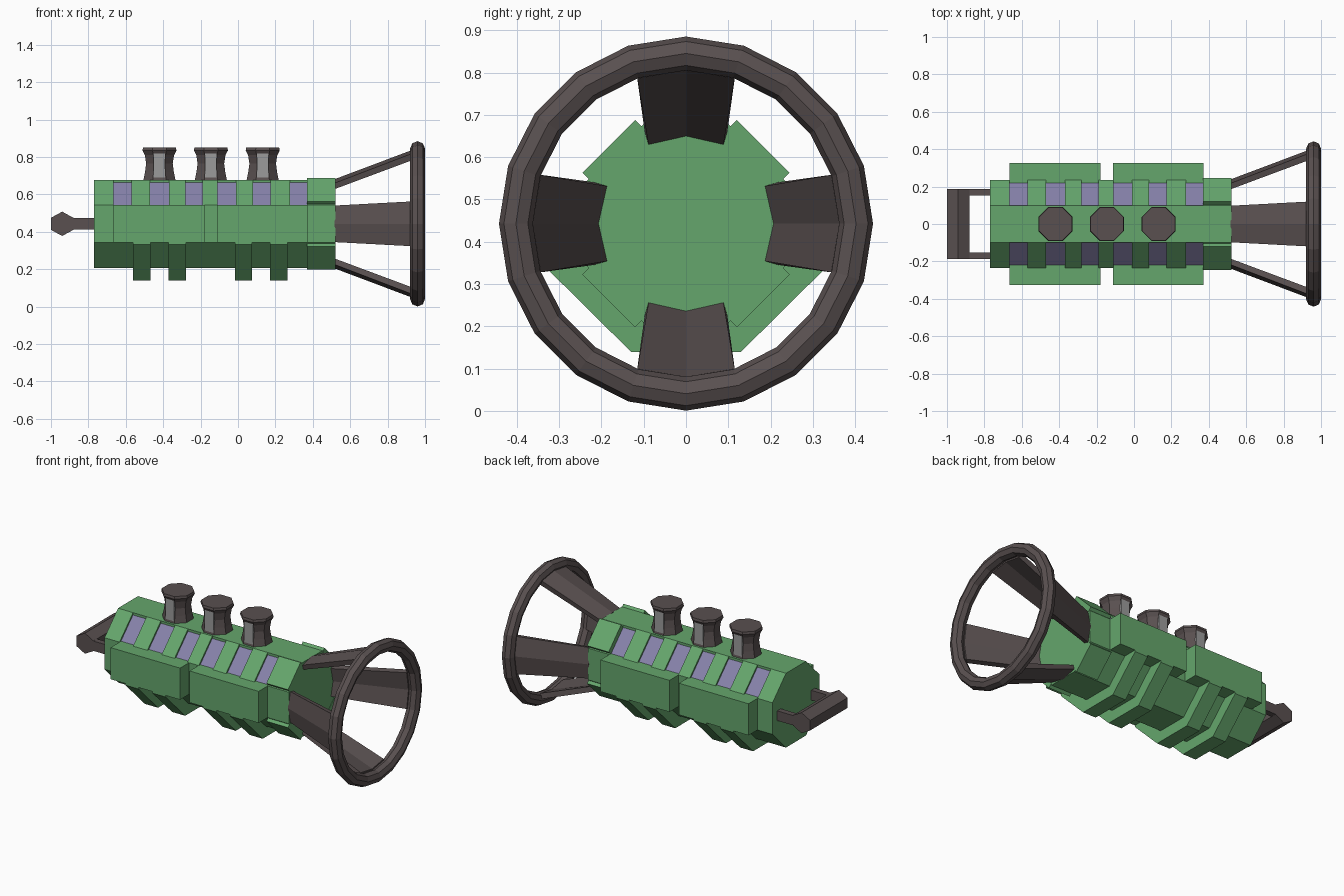
import bpy, bmesh
from math import pi, cos, sin, radians

if "Cube" in bpy.data.objects:
    bpy.data.objects.remove(bpy.data.objects["Cube"])

C = 0.443  # height of the long axis


def material(name, rgb):
    m = bpy.data.materials.new(name)
    m.diffuse_color = (*rgb, 1)
    m.use_nodes = True
    m.node_tree.nodes["Principled BSDF"].inputs["Base Color"].default_value = m.diffuse_color
    return m


GREEN = material("green_paint", (0.13, 0.38, 0.15))
BROWN = material("dark_brown", (0.10, 0.08, 0.08))
GLASS = material("violet_glass", (0.24, 0.22, 0.40))
GREY = material("light_grey", (0.33, 0.33, 0.33))


def mesh(name, verts, faces, mat):
    bm = bmesh.new()
    vs = [bm.verts.new(v) for v in verts]
    for f in faces:
        bm.faces.new([vs[i] for i in f])
    bmesh.ops.recalc_face_normals(bm, faces=bm.faces[:])
    me = bpy.data.meshes.new(name)
    bm.to_mesh(me)
    bm.free()
    me.materials.append(mat)
    ob = bpy.data.objects.new(name, me)
    bpy.context.collection.objects.link(ob)
    return ob


def loft(name, rings, mat, closed=False):
    """Join equal-sized rings of points; cap the ends or close the loop."""
    n, k = len(rings[0]), len(rings)
    faces = [(i * n + j, i * n + (j + 1) % n,
              (i + 1) % k * n + (j + 1) % n, (i + 1) % k * n + j)
             for i in range(k if closed else k - 1) for j in range(n)]
    if not closed:
        faces += [tuple(range(n)), tuple(range((k - 1) * n, k * n))]
    return mesh(name, [p for r in rings for p in r], faces, mat)


def prism(name, pts, x0, x1, mat):
    """Extrude a (y, height above axis) outline along x."""
    return loft(name, [[(x, y, C + z) for y, z in pts] for x in (x0, x1)], mat)


def box(name, lo, hi, mat):
    (y0, z0), (y1, z1) = lo[1:], hi[1:]
    return prism(name, [(y0, z0), (y1, z0), (y1, z1), (y0, z1)], lo[0], hi[0], mat)


# body: octagonal ends, core with notched upper diagonals
A, B, W = 0.235, 0.10, 0.22
low = [(-A, -B), (-B, -A), (B, -A), (A, -B)]
octagon = low + [(A, B), (B, A), (-B, A), (-A, B)]
notched = low + [(A, B), (W - .006, B), (B, W - .006), (B, A),
                 (-B, A), (-B, W - .006), (-W + .006, B), (-A, B)]
prism("rear_body", octagon, -0.77, -0.665, GREEN)
prism("main_body", notched, -0.665, 0.37, GREEN)
prism("front_body", octagon, 0.37, 0.52, GREEN)

# windows and the bars between them
windows = [(-.665, -.57), (-.47, -.37), (-.28, -.19), (-.11, -.012), (.08, .175), (.278, .37)]
for s in (-1, 1):
    for i, (a, b) in enumerate(windows):
        prism("window", [(s * W, B), (s * B, W), (s * B, W - .01), (s * (W - .01), B)], a, b, GLASS)
        if i < 5:
            prism("window_bar", [(s * A, B), (s * B, A), (s * B, W - .006), (s * (W - .006), B)],
                  b, windows[i + 1][0], GREEN)

# raised collar plates on the four diagonals
for s in (-1, 1):
    for t in (-1, 1):
        plate = [(B, A - .01), (.12, .245), (.245, .12), (A - .01, B)]
        prism("collar_plate", [(s * y, t * z) for y, z in plate], 0.37, 0.522, GREEN)

# side boxes
for s in (-1, 1):
    for a, b in ((-0.665, -0.178), (-0.112, 0.372)):
        box("side_box", (a, s * 0.22, -B), (b, s * 0.325, B), GREEN)

# belly ribs
rib = [(-.325, -B), (-.325, -.11), (-.13, -.303), (.13, -.303), (.325, -.11), (.325, -B)]
for x in (-0.515, -0.325, 0.03, 0.218):
    prism("belly_rib", rib, x - 0.046, x + 0.046, GREEN)

# chimneys with grey inset panels
profile = [(.675, .086), (.72, .077), (.765, .071), (.81, .078), (.835, .091), (.85, .088)]
for x in (-0.42, -0.145, 0.132):
    loft("chimney", [[(x + r / cos(pi / 8) * cos(pi / 8 + k * pi / 4),
                       r / cos(pi / 8) * sin(pi / 8 + k * pi / 4), z) for k in range(8)]
                     for z, r in profile], BROWN)
    for s in (-1, 1):
        box("chimney_panel", (x - .031, s * .06, .68 - C), (x + .031, s * .083, .832 - C), GREY)

# rear handle: hexagonal bar on two arms
hexagon = [(-.94, .065), (-1, .032), (-1, -.032), (-.94, -.065), (-.88, -.032), (-.88, .032)]
loft("handle_bar", [[(x, y, C + z) for x, z in hexagon] for y in (-0.188, 0.188)], BROWN)
for s in (-1, 1):
    box("handle_arm", (-0.89, s * 0.152, -.031), (-0.765, s * 0.188, .031), BROWN)

# front ring
R, r = 0.402, 0.040
loft("front_ring", [[(0.96 + r * sin(v * pi / 4),
                      (R + r * cos(v * pi / 4)) * sin(u * pi / 10),
                      C + (R + r * cos(v * pi / 4)) * cos(u * pi / 10)) for v in range(8)]
                    for u in range(20)], BROWN, closed=True)

# four curved struts flaring out to the ring
for q in range(4):
    rings = []
    for x, r0, r1, half in ((0.515, .205, .238, 25.5), (0.94, .362, .398, 18.5)):
        arc = [(r0, -half), (r0, 0), (r0, half), (r1, half * .95), (r1, 0), (r1, -half * .95)]
        rings.append([(x, rad * sin(radians(a) + q * pi / 2),
                       C + rad * cos(radians(a) + q * pi / 2)) for rad, a in arc])
    loft("ring_strut", rings, BROWN)
